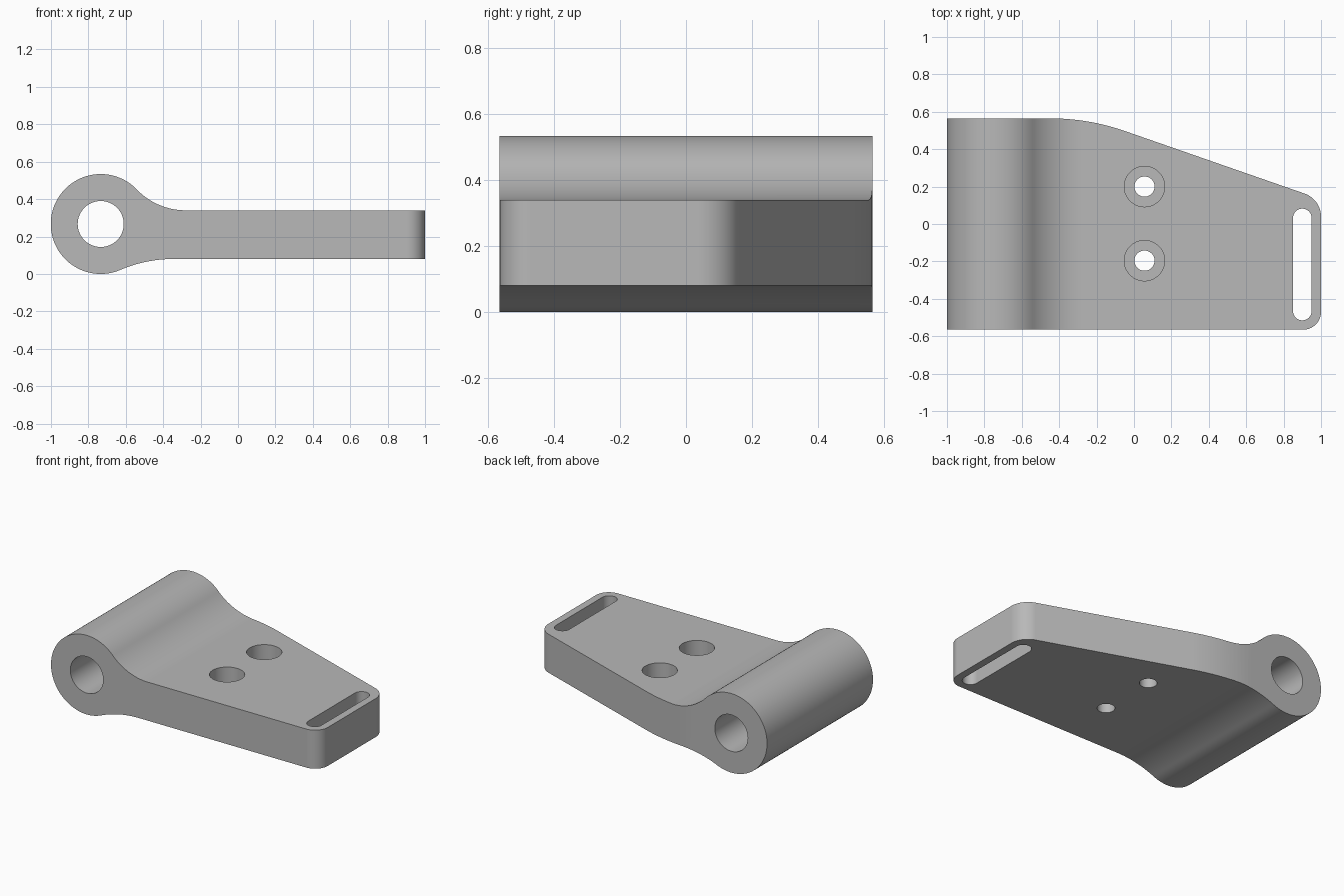
import bpy, bmesh, math
from mathutils import Vector, Matrix

cube = bpy.data.objects.get("Cube")
if cube:
    bpy.data.objects.remove(cube, do_unlink=True)

HALF_W = 0.565          # half of the part's depth
BOT, TOP = 0.08, 0.34   # plate underside and upper face
BX, BZ, R = -0.734, 0.267, 0.267  # barrel centre and radius

steel = bpy.data.materials.new("plain grey")
steel.use_nodes = True
grey = (0.48, 0.48, 0.48, 1)
steel.diffuse_color = grey
steel.node_tree.nodes["Principled BSDF"].inputs["Base Color"].default_value = grey


def arc(cx, cy, r, a0, a1, n=24):
    """Points on an arc, angles in radians."""
    return [(cx + r * math.cos(a0 + (a1 - a0) * i / n),
             cy + r * math.sin(a0 + (a1 - a0) * i / n)) for i in range(n + 1)]


def rounded(corners, n=16):
    """Polygon whose corners (x, y, radius) are replaced by tangent arcs."""
    pts = []
    for i, (x, y, r) in enumerate(corners):
        p = Vector((x, y))
        if r == 0:
            pts.append((x, y))
            continue
        a = (Vector(corners[i - 1][:2]) - p).normalized()
        b = (Vector(corners[(i + 1) % len(corners)][:2]) - p).normalized()
        half = a.angle(b) / 2
        c = p + (a + b).normalized() * (r / math.sin(half))
        s = p + a * (r / math.tan(half)) - c
        turn = math.pi - 2 * half
        pts += [tuple(c + Matrix.Rotation(turn * k / n, 2) @ s) for k in range(n + 1)]
    return pts


def prism(name, pts, lo, hi, axis="Z"):
    """Extrude an outline along Z, or a side profile (x, z) along Y."""
    bm = bmesh.new()
    place = (lambda p: (p[0], p[1], lo)) if axis == "Z" else (lambda p: (p[0], lo, p[1]))
    face = bm.faces.new([bm.verts.new(place(p)) for p in pts])
    new = bmesh.ops.extrude_face_region(bm, geom=[face])["geom"]
    shift = (0, 0, hi - lo) if axis == "Z" else (0, hi - lo, 0)
    bmesh.ops.translate(bm, vec=shift, verts=[v for v in new if isinstance(v, bmesh.types.BMVert)])
    bmesh.ops.recalc_face_normals(bm, faces=bm.faces)
    mesh = bpy.data.meshes.new(name)
    bm.to_mesh(mesh)
    bm.free()
    mesh.materials.append(steel)
    ob = bpy.data.objects.new(name, mesh)
    bpy.context.collection.objects.link(ob)
    return ob


def circle(x, y, r, n=64):
    return arc(x, y, r, 0, 2 * math.pi, n)[:-1]


# Side profile: barrel blending into the plate by two tangent fillets
def fillet(r, gap):
    """Horizontal offset and angle of a fillet tangent to barrel and plate."""
    rise = gap + r
    run = math.sqrt((R + r) ** 2 - rise ** 2)
    return run, math.atan2(rise, run)


r_top, r_bot = 0.364, 0.72
run_t, ang_t = fillet(r_top, TOP - BZ)
run_b, ang_b = fillet(r_bot, BZ - BOT)
profile = arc(BX, BZ, R, ang_t, 2 * math.pi - ang_b, 80)
profile += arc(BX + run_b, BOT - r_bot, r_bot, math.pi - ang_b, math.pi / 2)[1:]
profile += [(1.0, BOT), (1.0, TOP)]
profile += arc(BX + run_t, TOP + r_top, r_top, -math.pi / 2, -math.pi + ang_t)[:-1]
body = prism("hinge_bracket", profile, -HALF_W, HALF_W, "Y")

# Plan outline: one slanted side and rounded outer corners
outline = prism("plan_outline", rounded([
    (-1.2, -HALF_W, 0), (1, -HALF_W, 0.095), (1, 0.132, 0.13),
    (-0.244, HALF_W, 1.22), (-1.2, HALF_W, 0)]), -0.2, 0.8)

# Pin bore, end slot and counterbored screw holes
cutters = [prism("pin_bore_cutter", circle(BX, BZ, 0.123), -0.8, 0.8, "Y")]
slot = arc(0.9, 0.032, 0.05, 0, math.pi) + arc(0.9, -0.465, 0.05, math.pi, 2 * math.pi)
cutters.append(prism("slot_cutter", slot, -0.2, 0.8))
for side, y in (("back", 0.2), ("front", -0.196)):
    cutters.append(prism(side + "_screw_cutter", circle(0.056, y, 0.054, 48), -0.2, 0.8))
    cutters.append(prism(side + "_counterbore_cutter", circle(0.056, y, 0.108), TOP - 0.15, 0.8))

# Apply the cuts, then drop the helpers
bpy.context.view_layer.objects.active = body
for tool, op in [(outline, "INTERSECT")] + [(c, "DIFFERENCE") for c in cutters]:
    mod = body.modifiers.new("cut", "BOOLEAN")
    mod.operation, mod.solver, mod.object = op, "EXACT", tool
    bpy.ops.object.modifier_apply(modifier=mod.name)
    bpy.data.objects.remove(tool, do_unlink=True)

# Smooth the curved walls and keep the rims sharp
bpy.ops.object.select_all(action="DESELECT")
body.select_set(True)
bpy.ops.object.shade_smooth_by_angle(angle=math.radians(30))
weighted = body.modifiers.new("weighted_normals", "WEIGHTED_NORMAL")
weighted.keep_sharp = True
